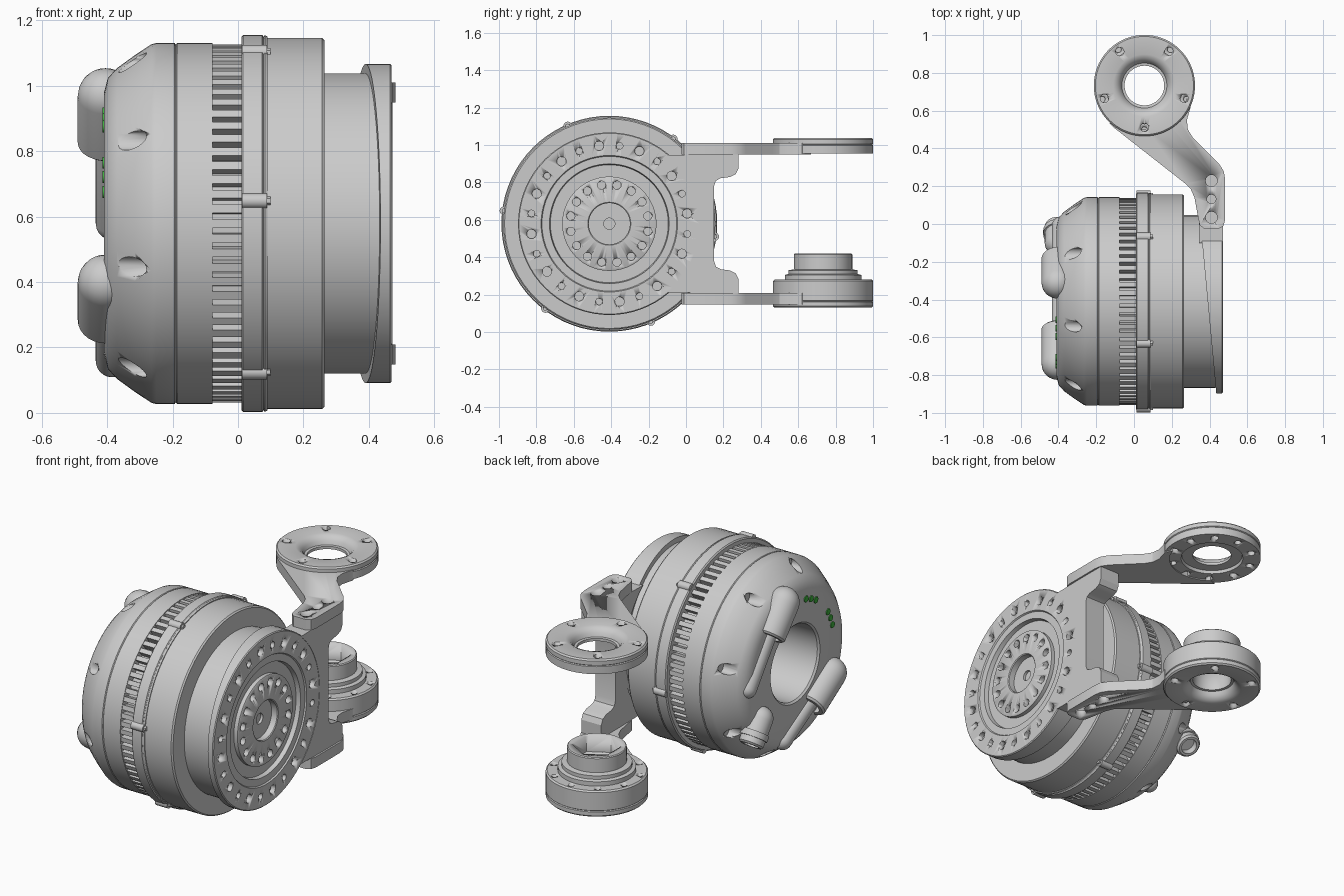
import bpy, bmesh
from math import sin, cos, pi, radians
from mathutils import Vector, Matrix

if "Cube" in bpy.data.objects:
    bpy.data.objects.remove(bpy.data.objects["Cube"])

CY, CZ = -0.41, 0.579          # motor axis runs along x through here
FX, FY = 0.055, 0.733          # centre of the two round arm flanges
MOTOR = Matrix.Translation((0, CY, CZ)) @ Matrix(((0, 0, 1, 0), (1, 0, 0, 0), (0, 1, 0, 0), (0, 0, 0, 1)))
HUB = Matrix.Translation((FX, FY, 0))


def finish(name, bm, angle=35):
    bmesh.ops.remove_doubles(bm, verts=bm.verts, dist=1e-5)
    bmesh.ops.recalc_face_normals(bm, faces=bm.faces)
    me = bpy.data.meshes.new(name)
    bm.to_mesh(me)
    bm.free()
    ob = bpy.data.objects.new(name, me)
    bpy.context.collection.objects.link(ob)
    bpy.ops.object.select_all(action='DESELECT')
    ob.select_set(True)
    bpy.context.view_layer.objects.active = ob
    bpy.ops.object.shade_smooth_by_angle(angle=radians(angle))
    return ob


def lathe_bm(profile, mat, n=72):
    """Revolve (radius, height) points about local z, then place with mat."""
    bm = bmesh.new()
    rings = [[bm.verts.new(mat @ Vector((r * cos(2 * pi * i / n), r * sin(2 * pi * i / n), h)))
              for i in range(n)] for r, h in profile]
    for a, b in zip(rings, rings[1:]):
        for i in range(n):
            j = (i + 1) % n
            bm.faces.new((a[i], a[j], b[j], b[i]))
    return bm


def lathe(name, profile, mat, n=72):
    return finish(name, lathe_bm(profile, mat, n))


def prism(name, outline, to3d, lo, hi):
    """Extrude a 2D outline between lo and hi."""
    bm = bmesh.new()
    f = bm.faces.new([bm.verts.new(to3d(u, v, lo)) for u, v in outline])
    ext = bmesh.ops.extrude_face_region(bm, geom=[f])
    d = to3d(0, 0, hi) - to3d(0, 0, lo)
    bmesh.ops.translate(bm, vec=d, verts=[e for e in ext['geom'] if isinstance(e, bmesh.types.BMVert)])
    return finish(name, bm, 25)


def add_cyl(bm, mat, u, v, r, lo, hi, n=16):
    m = mat @ Matrix.Translation((u, v, (lo + hi) / 2))
    bmesh.ops.create_cone(bm, cap_ends=True, segments=n, radius1=r, radius2=r, depth=hi - lo, matrix=m)


def circle(count, rad, start=0):
    return [(rad * cos(radians(start) + 2 * pi * i / count),
             rad * sin(radians(start) + 2 * pi * i / count)) for i in range(count)]


def drill(ob, mat, holes):
    """Cut a list of (u, v, radius, lo, hi, sides) holes."""
    bm = bmesh.new()
    for u, v, r, lo, hi, n in holes:
        add_cyl(bm, mat, u, v, r, lo, hi, n)
    cutter = finish(ob.name + "_cutter", bm)
    cutter.hide_render = True
    mod = ob.modifiers.new("holes", 'BOOLEAN')
    mod.object, mod.operation, mod.solver = cutter, 'DIFFERENCE', 'EXACT'
    bpy.ops.object.select_all(action='DESELECT')
    bpy.context.view_layer.objects.active = ob
    ob.select_set(True)
    bpy.ops.object.modifier_move_to_index(modifier=mod.name, index=0)
    bpy.ops.object.modifier_apply(modifier=mod.name)
    bpy.data.objects.remove(cutter)


def rod(name, p, q, r, x, round_start=True, round_end=False, bore=0):
    """Rod lying on the rear face between two (dy, dz) points."""
    a, b = (Vector((x, CY + y, CZ + z)) for y, z in (p, q))
    L = (b - a).length
    arc = [(sin(t * pi / 12), cos(t * pi / 12)) for t in range(7)]
    prof = [(r * s, -r * c) for s, c in arc] if round_start else [(0, 0), (r, 0)]
    if round_end:
        prof += [(r * s, L + r * c) for s, c in reversed(arc)]
    elif bore:
        prof += [(r, L - 0.01), (r - 0.01, L), (bore, L), (bore, L - 0.05), (0, L - 0.05)]
    else:
        prof += [(r, L), (0, L)]
    mat = Matrix.Translation(a) @ (b - a).to_track_quat('Z', 'Y').to_matrix().to_4x4()
    return lathe(name, prof, mat, 28)


# Rear housing with open bore and screw pockets on the sloped shoulder
rear = lathe("rear_housing", [(0, -0.05), (0.21, -0.05), (0.215, -0.40), (0.225, -0.41), (0.40, -0.41),
             (0.445, -0.398), (0.475, -0.37), (0.515, -0.315), (0.548, -0.265), (0.552, -0.25), (0.552, -0.194),
             (0.547, -0.19), (0.552, -0.186), (0.552, -0.078), (0.505, -0.078), (0.505, 0.02), (0, 0.02)], MOTOR)
drill(rear, MOTOR, [(u, v, 0.03, -0.45, -0.275, 20) for u, v in circle(8, 0.508, 15)])

# Cooling fins
bm = bmesh.new()
for i in range(76):
    m = MOTOR @ Matrix.Rotation(2 * pi * i / 76, 4, 'Z') @ Matrix.Translation((0.52, 0, -0.034))
    bmesh.ops.create_cube(bm, size=1, matrix=m @ Matrix.Diagonal((0.056, 0.026, 0.094, 1)))
finish("cooling_fins", bm)

# Clamp flange with six bolt lugs
lathe("clamp_flange", [(0, 0.01), (0.57, 0.01), (0.577, 0.016), (0.577, 0.074), (0.571, 0.078),
      (0.576, 0.082), (0.572, 0.09), (0, 0.09)], MOTOR)
lugs = bmesh.new()
for i, (u, v) in enumerate(circle(6, 0.568, -7)):
    add_cyl(lugs, MOTOR, u, v, 0.023, 0.012, 0.088)
    add_cyl(lugs, MOTOR, u, v, 0.013, 0.088, 0.1, 6)
finish("flange_lugs", lugs)

# Gearbox drum and neck
lathe("gearbox_drum", [(0.5, 0.085), (0.567, 0.085), (0.567, 0.257), (0.56, 0.265), (0.458, 0.265), (0.458, 0.432),
      (0.38, 0.432), (0.38, 0.38), (0, 0.38)], MOTOR)

# Output plate: wedge-cut disc with bolt circles
bm = lathe_bm([(0, 0.33), (0.488, 0.33), (0.488, 0.465), (0.483, 0.47), (0.365, 0.47), (0.36, 0.462), (0.32, 0.462),
               (0.315, 0.437), (0.252, 0.437), (0.252, 0.46), (0.246, 0.464), (0.115, 0.464), (0.11, 0.46),
               (0.11, 0.425), (0.03, 0.425), (0.03, 0.41), (0, 0.41)], MOTOR)
bmesh.ops.remove_doubles(bm, verts=bm.verts, dist=1e-5)
cut = bmesh.ops.bisect_plane(bm, geom=bm.verts[:] + bm.edges[:] + bm.faces[:], plane_co=(0.35, 0.02, 0),
                             plane_no=(-0.91, -0.085, 0), clear_outer=True)
bmesh.ops.holes_fill(bm, edges=[e for e in cut['geom_cut'] if isinstance(e, bmesh.types.BMEdge)], sides=0)
plate = finish("output_plate", bm)
drill(plate, MOTOR,
      [(u, v, 0.025 if i % 2 == 0 else 0.018, 0.442, 0.5, 16) for i, (u, v) in enumerate(circle(24, 0.42, 7.5))]
      + [(u, v, 0.022, 0.435, 0.5, 16) for u, v in circle(16, 0.21, 11.25)])

# Yoke growing out of the plate, ending in two horns
half = [(0.28, 0.372), (0.28, 0.295), (0.265, 0.265), (0.235, 0.25), (0.185, 0.243), (0.16, 0.23), (0.15, 0.20)]
arc = [(CY + 0.48 * cos(radians(a)), 0.48 * sin(radians(a))) for a in range(-50, 51, 5)]
yoke = arc + half + [(y, -z) for y, z in reversed(half)]
prism("yoke", yoke, lambda u, v, w: Vector((w, u, CZ + v)), 0.345, 0.472)

# Cranked arms bolted on the yoke, upper and lower
hubarc = [(FX + 0.235 * cos(radians(a)), FY + 0.235 * sin(radians(a))) for a in range(-128, -9, 14)]
arm = [(0.34, 0.03), (0.348, -0.005), (0.37, -0.025), (0.45, -0.025), (0.473, -0.01), (0.482, 0.02), (0.482, 0.24),
       (0.475, 0.28), (0.45, 0.32), (0.31, 0.46), (0.285, 0.5), (0.28, 0.55), (0.3, 0.62)] + hubarc[::-1] \
    + [(-0.13, 0.535), (-0.10, 0.505), (0.27, 0.215), (0.3, 0.185), (0.32, 0.14)]
for name, lo, hi in (("upper_arm", 0.949, 1.01), ("lower_arm", 0.148, 0.209)):
    ob = prism(name, arm, lambda u, v, w: Vector((u, v, w)), lo, hi)
    a, b = (lo + 0.02, hi + 0.1) if lo > 0.5 else (lo - 0.1, hi - 0.02)
    drill(ob, Matrix(), [(0.41, 0.035, 0.031, a, b, 16), (0.41, 0.132, 0.024, a, b, 16),
                         (0.41, 0.229, 0.031, a, b, 16)])

# Upper round flange with flared bore
up = lathe("upper_flange", [(0.268, 0.955), (0.268, 0.998), (0.263, 1.002), (0.268, 1.006), (0.268, 1.03),
           (0.26, 1.038), (0.165, 1.038), (0.145, 1.03), (0.127, 1.012), (0.119, 0.99), (0.105, 0.988),
           (0.105, 0.972), (0.165, 0.972), (0.17, 0.955), (0.268, 0.955)], HUB)
drill(up, HUB, [(u, v, 0.022, 0.9, 1.1, 16) for u, v in circle(5, 0.222, -90)]
      + [(u, v, 0.02, 0.9, 0.98, 16) for u, v in circle(5, 0.222, -54)])

# Lower bearing with stepped collar and hexagonal socket
low = lathe("lower_bearing", [(0.165, 0.13), (0.26, 0.13), (0.268, 0.138), (0.268, 0.16), (0.263, 0.164),
            (0.268, 0.168), (0.268, 0.272), (0.26, 0.28), (0.205, 0.28), (0.205, 0.305), (0.185, 0.31), (0.185, 0.33),
            (0.156, 0.335), (0.156, 0.415), (0.151, 0.42), (0.105, 0.42), (0.105, 0.18), (0.119, 0.178),
            (0.127, 0.156), (0.145, 0.138), (0.165, 0.13)], HUB)
drill(low, HUB, [(u, v, 0.022, 0.05, 0.2, 16) for u, v in circle(5, 0.222, -90)]
      + [(u, v, 0.016, 0.25, 0.35, 16) for u, v in circle(10, 0.235, -90)] + [(0, 0, 0.128, 0.33, 0.5, 6)])

# Cable pods, low conduits and connector on the rear face
rod("upper_pod", (0.10, 0.39), (0.23, 0.24), 0.085, -0.405, bore=0.055)
rod("side_pod", (-0.33, -0.18), (-0.14, -0.30), 0.085, -0.405, bore=0.055)
rod("upper_conduit", (0.2, 0.27), (0.40, 0.0), 0.05, -0.385, round_end=True)
rod("side_conduit", (-0.2, -0.26), (0.08, -0.42), 0.05, -0.385, round_end=True)
rod("connector", (0.31, -0.20), (0.40, -0.32), 0.068, -0.405, bore=0.045)
rod("connector_collar", (0.355, -0.26), (0.375, -0.287), 0.076, -0.405, round_start=False)

# Green indicator lamps
green = bpy.data.materials.new("lamp_green")
green.diffuse_color = (0.05, 0.45, 0.05, 1)
green.use_nodes = True
green.node_tree.nodes["Principled BSDF"].inputs["Base Color"].default_value = green.diffuse_color
bm = bmesh.new()
for a in (106, 114, 122, 148, 156, 164):
    add_cyl(bm, MOTOR, 0.35 * cos(radians(a)), 0.35 * sin(radians(a)), 0.018, -0.415, -0.405, 12)
finish("indicator_lamps", bm).data.materials.append(green)
